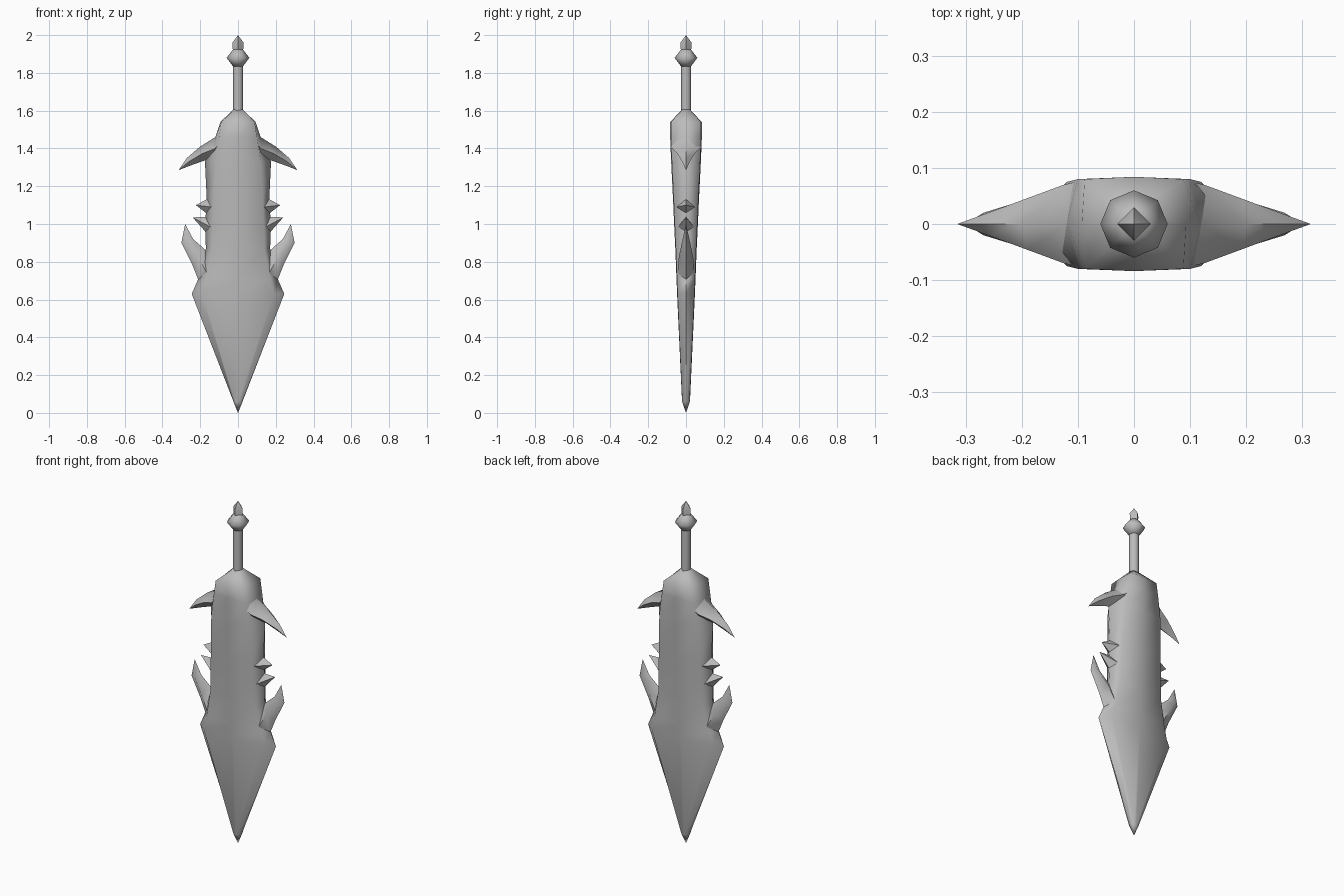
import bpy, bmesh
from math import sin, cos, pi, radians

if "Cube" in bpy.data.objects:
    bpy.data.objects.remove(bpy.data.objects["Cube"])

steel = bpy.data.materials.new("plain grey steel")
steel.use_nodes = True
GREY = (0.5, 0.5, 0.5, 1)
steel.diffuse_color = GREY
steel.node_tree.nodes["Principled BSDF"].inputs["Base Color"].default_value = GREY


def loft(name, rings, angle=75):
    """Skin equal-length rings; rings shrunk to a point become tips."""
    bm = bmesh.new()
    loops = [[bm.verts.new(p) for p in ring] for ring in rings]
    n = len(loops[0])
    for low, high in zip(loops, loops[1:]):
        for i in range(n):
            j = (i + 1) % n
            bm.faces.new((low[i], low[j], high[j], high[i]))
    bm.faces.new(loops[0])
    bm.faces.new(loops[-1])
    bmesh.ops.remove_doubles(bm, verts=bm.verts, dist=0.0005)
    bmesh.ops.recalc_face_normals(bm, faces=bm.faces)
    mesh = bpy.data.meshes.new(name)
    bm.to_mesh(mesh)
    bm.free()
    obj = bpy.data.objects.new(name, mesh)
    bpy.context.collection.objects.link(obj)
    mesh.materials.append(steel)
    bpy.ops.object.select_all(action='DESELECT')
    obj.select_set(True)
    bpy.context.view_layer.objects.active = obj
    bpy.ops.object.shade_smooth_by_angle(angle=radians(angle))
    return obj


def blade_ring(z, w, s, t):
    half = [(w, 0), (s, t), (0, t * 1.05), (-s, t)]
    return [(x, y, z) for x, y in half] + [(-x, -y, z) for x, y in half]


def round_ring(z, r, sides):
    return [(r * cos(2 * pi * i / sides), r * sin(2 * pi * i / sides), z)
            for i in range(sides)]


def spikes(name, stations):
    """Diamond-section spike on both sides: two edge points and a half thickness."""
    for side, sign in (("left", 1), ("right", -1)):
        rings = []
        for ax, az, bx, bz, t in stations:
            mx, mz = sign * (ax + bx) / 2, (az + bz) / 2
            rings.append([(sign * ax, 0, az), (mx, -t, mz),
                          (sign * bx, 0, bz), (mx, t, mz)])
        loft(f"{side}_{name}", rings)


# Blade: height, edge half width, flat half width, half thickness
loft("blade", [blade_ring(*s) for s in (
    (0, 0, 0, 0), (0.06, 0.024, 0.016, 0.02), (0.63, 0.245, 0.19, 0.045),
    (0.71, 0.21, 0.17, 0.048), (0.87, 0.17, 0.14, 0.054),
    (1.0, 0.175, 0.135, 0.06), (1.12, 0.165, 0.13, 0.065),
    (1.33, 0.175, 0.12, 0.075), (1.46, 0.12, 0.1, 0.08),
    (1.54, 0.093, 0.088, 0.08), (1.605, 0.027, 0.019, 0.02))])

# Swept guard wings
spikes("guard_wing", (
    (0.08, 1.54, 0.09, 1.33, 0.08), (0.12, 1.46, 0.13, 1.335, 0.07),
    (0.2, 1.41, 0.18, 1.335, 0.046), (0.27, 1.35, 0.25, 1.31, 0.02),
    (0.315, 1.285, 0.315, 1.285, 0)))

# Upswept barbs and the two small teeth above them
spikes("barb", (
    (0.2, 0.68, 0.13, 0.8, 0.045), (0.24, 0.78, 0.18, 0.87, 0.038),
    (0.3, 0.9, 0.237, 0.92, 0.02), (0.28, 1.0, 0.28, 1.0, 0)))
spikes("lower_tooth", ((0.12, 1.04, 0.12, 0.9, 0.055), (0.24, 1.035, 0.24, 1.035, 0)))
spikes("upper_tooth", ((0.12, 1.155, 0.12, 1.02, 0.06), (0.223, 1.1, 0.223, 1.1, 0)))

# Grip, collar and pointed pommel
loft("grip", [round_ring(z, 0.027, 8) for z in (1.59, 1.85)])
loft("pommel_collar", [round_ring(z, r, 8) for z, r in (
    (1.835, 0.027), (1.88, 0.06), (1.925, 0.025))])
loft("pommel_spike", [round_ring(z, r, 4) for z, r in (
    (1.9, 0.026), (1.96, 0.03), (2.0, 0))])
